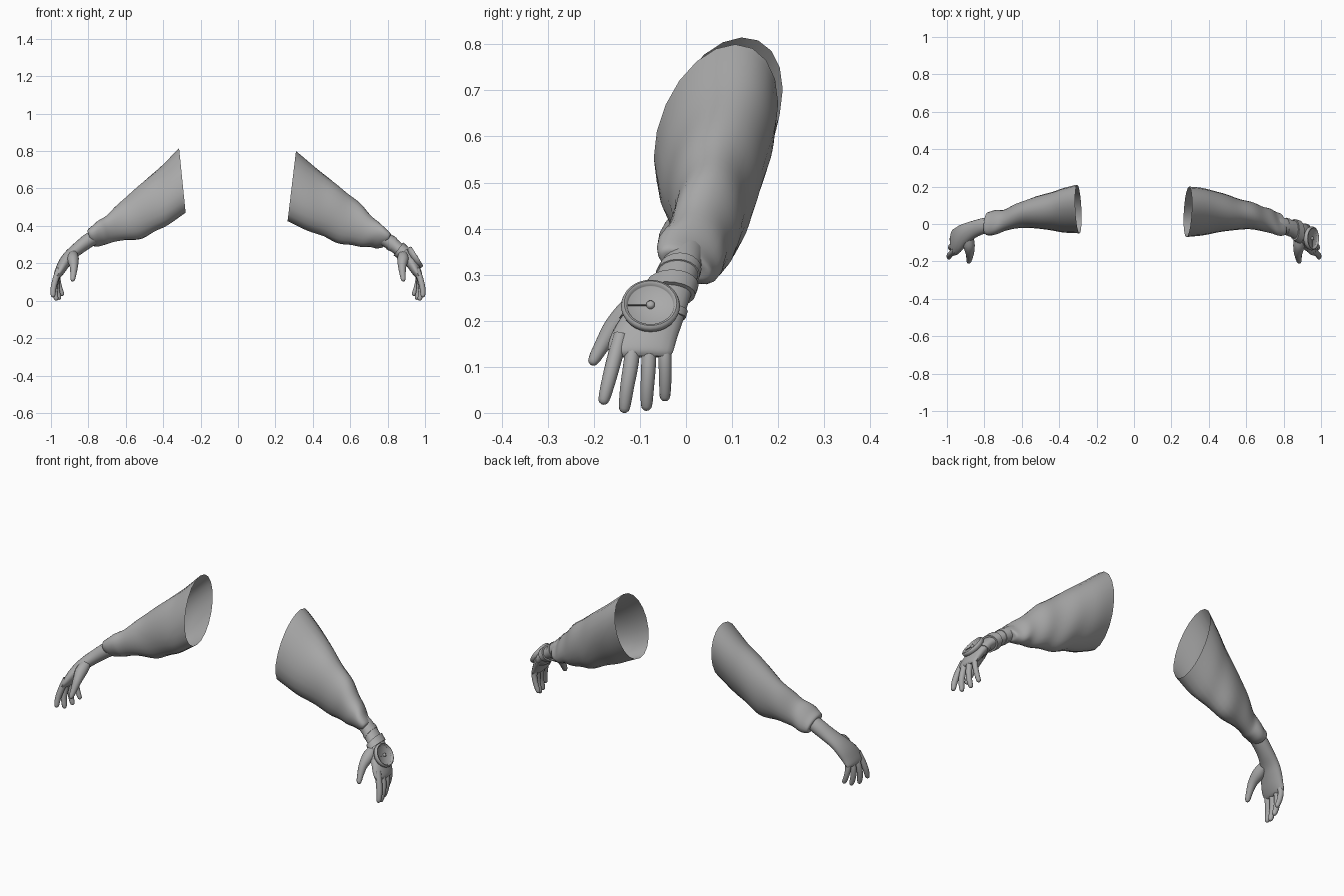
import bpy, bmesh, math
from mathutils import Vector, Matrix

if "Cube" in bpy.data.objects:
    bpy.data.objects.remove(bpy.data.objects["Cube"])

grey = bpy.data.materials.new("grey")
grey.diffuse_color = (0.4, 0.4, 0.4, 1)
grey.use_nodes = True
grey.node_tree.nodes["Principled BSDF"].inputs["Base Color"].default_value = grey.diffuse_color
SEG = 20


def catmull(keys, steps):
    """Smoothly resample a list of equal-length tuples."""
    out = []
    for i in range(len(keys) - 1):
        p = [keys[max(0, min(len(keys) - 1, i + k))] for k in (-1, 0, 1, 2)]
        for j in range(steps):
            t = j / steps
            out.append(tuple(0.5 * (2 * b + (c - a) * t + (2 * a - 5 * b + 4 * c - d) * t * t
                                    + (3 * b - a - 3 * c + d) * t ** 3) for a, b, c, d in zip(*p)))
    return out + [tuple(keys[-1])]


def finish(name, bm, side, angle=50):
    bmesh.ops.scale(bm, vec=(side, 1, 1), verts=bm.verts)
    bmesh.ops.recalc_face_normals(bm, faces=bm.faces)
    me = bpy.data.meshes.new(name)
    bm.to_mesh(me)
    bm.free()
    me.materials.append(grey)
    ob = bpy.data.objects.new(name, me)
    bpy.context.collection.objects.link(ob)
    bpy.ops.object.select_all(action='DESELECT')
    ob.select_set(True)
    bpy.context.view_layer.objects.active = ob
    bpy.ops.object.shade_smooth_by_angle(angle=math.radians(angle))
    return ob


def loft(name, rings, side, caps=(), closed=False):
    """Skin a row of rings; caps lists the ring indices to fill."""
    bm = bmesh.new()
    rows = [[bm.verts.new(p) for p in r] for r in rings]
    n = len(rows[0])
    for a, b in zip(rows, rows[1:] + (rows[:1] if closed else [])):
        for i in range(n):
            bm.faces.new((a[i], a[(i + 1) % n], b[(i + 1) % n], b[i]))
    for c in caps:
        bm.faces.new(rows[c])
    return finish(name, bm, side)


def section(k, grow=0.0, wrinkle=0.0, phase=0.0):
    """Oval from a top point, bottom point, y range and back-edge lift."""
    tx, tz, bx, bz, y0, y1, lift = k
    top, bot = Vector((tx, 0, tz)), Vector((bx, 0, bz))
    mid, up = (top + bot) / 2, (top - bot) / 2
    d = up.normalized()
    up = up * math.sqrt(max(.3, 1 - (lift / up.length) ** 2)) + d * grow
    pts = []
    for i in range(SEG):
        a = math.tau * i / SEG
        r = 1 + wrinkle * math.sin(phase + 2 * math.sin(a + 1))
        p = mid + up * math.cos(a) * r + d * lift * math.sin(a)
        p.y = (y0 + y1) / 2 + ((y1 - y0) / 2 + grow) * math.sin(a) * r
        pts.append(p)
    return pts


def tube(name, path, side):
    """Round-tipped finger along points of (x, y, z, radius)."""
    keys = catmull(path, 4)
    tip, r = Vector(keys[-1][:3]), keys[-1][3]
    end = (tip - Vector(keys[-3][:3])).normalized()
    keys = [k for k in keys if (tip - Vector(k[:3])).length > r * 1.3]
    body = len(keys)
    for a in (0, 30, 55, 78):
        a = math.radians(a)
        keys.append((*(tip - end * r * (1 - math.sin(a))), r * math.cos(a)))
    rings = []
    for i, k in enumerate(keys):
        t = end if i >= body else (Vector(keys[i + 1][:3]) - Vector(k[:3])).normalized()
        u = t.cross(Vector((0, 1, 0))).normalized()
        v = t.cross(u)
        rings.append([Vector(k[:3]) + (u * math.cos(math.tau * q / 12) + v * math.sin(math.tau * q / 12)) * k[3]
                      for q in range(12)])
    loft(name, rings, side, caps=(-1,))


# Sleeve sections: top x, top z, bottom x, bottom z, y min, y max, back lift
bare_sleeve = [
    (.315, .815, .28, .47, -.05, .21, .06), (.40, .73, .36, .415, -.045, .19, .05),
    (.47, .665, .43, .375, -.035, .165, .03), (.58, .575, .51, .335, -.02, .14, .01),
    (.645, .51, .60, .322, -.025, .11, 0), (.70, .46, .675, .312, -.035, .08, -.01),
    (.74, .432, .71, .298, -.055, .075, -.02), (.775, .405, .75, .29, -.06, .07, -.02),
    (.803, .38, .78, .295, -.055, .06, -.02), (.80, .355, .78, .31, -.035, .03, -.01)]
watch_sleeve = [
    (.31, .80, .265, .425, -.07, .20, .06), (.40, .725, .35, .385, -.06, .19, .05),
    (.49, .65, .435, .35, -.045, .165, .03), (.57, .59, .52, .315, -.03, .14, .01),
    (.645, .525, .59, .297, -.03, .12, 0), (.70, .47, .65, .29, -.035, .10, -.01),
    (.745, .425, .70, .286, -.05, .085, -.02), (.78, .395, .74, .28, -.06, .07, -.03),
    (.815, .36, .775, .285, -.06, .055, -.025), (.81, .34, .785, .30, -.04, .025, -.01)]
# Forearm running into the palm
arm = [
    (.72, .41, .70, .33, -.035, .045, 0), (.77, .385, .745, .31, -.042, .04, 0),
    (.825, .35, .79, .282, -.055, .032, 0), (.872, .310, .832, .253, -.075, .02, 0),
    (.925, .260, .873, .222, -.11, .006, 0), (.957, .215, .900, .188, -.145, -.006, 0),
    (.977, .168, .925, .153, -.166, -.02, 0), (.985, .138, .946, .128, -.168, -.028, 0),
    (.98, .124, .958, .12, -.158, -.036, 0)]
fingers = {
    "index_finger": [(.957, -.141, .17, .016), (.975, -.156, .115, .0165), (.987, -.169, .065, .015), (.989, -.181, .018, .012)],
    "middle_finger": [(.957, -.113, .17, .016), (.974, -.119, .11, .0165), (.979, -.128, .055, .015), (.970, -.135, .0, .012)],
    "ring_finger": [(.955, -.08, .17, .016), (.97, -.081, .11, .016), (.968, -.084, .055, .0145), (.953, -.086, .005, .012)],
    "little_finger": [(.95, -.05, .175, .015), (.963, -.046, .125, .0145), (.955, -.045, .075, .0135), (.936, -.046, .026, .0115)],
    "thumb": [(.882, -.075, .245, .026), (.882, -.115, .222, .031), (.878, -.155, .187, .023),
              (.880, -.183, .145, .0165), (.885, -.206, .104, .012)],
}

for side, label, sleeve in ((-1, "bare", bare_sleeve), (1, "watch", watch_sleeve)):
    keys = catmull(sleeve, 4)
    loft(label + "_sleeve", [section(k, 0, .03 * min(1, i / 14), i * .75) for i, k in enumerate(keys)], side)
    loft(label + "_forearm_and_palm", [section(k) for k in catmull(arm, 4)], side, caps=(-1,))
    for name, path in fingers.items():
        tube(label + "_" + name, path, side)

# Straps around the wrist and hand, following the arm surface
fine = catmull(arm, 8)
for name, a, b, thick in (("forearm_wrap", 17, 20, .003), ("wrist_strap", 25, 29, .009), ("hand_strap", 36, 39, .004)):
    loft(name, [section(fine[a], -.004), section(fine[a], thick), section(fine[b], thick),
                section(fine[b], -.004)], 1, closed=True)

# Watch: local z points away from the back of the hand, local x runs toward the fingers or wrist
out = Vector((.85, 0, .53)).normalized()
across = Vector((0, 1, 0))
frame = Matrix.Translation((.948, -.077, .231)) @ Matrix((across.cross(out), across, out)).transposed().to_4x4()


def turned(name, profile, n=32):
    """Revolve a radius/height profile in the watch frame."""
    rings = [[frame @ Vector((r * math.cos(math.tau * i / n), r * math.sin(math.tau * i / n), h))
              for i in range(n)] for r, h in profile]
    loft(name, rings, 1, caps=(0, -1))


turned("watch_case", [(.045, -.018), (.056, -.014), (.062, -.005), (.064, .003), (.062, .010), (.057, .013),
                      (.052, .011), (.050, .005), (.049, .004)])
turned("watch_hub", [(.009, .002), (.009, .010), (.006, .013), (.002, .014)], n=16)

# Needle lies across the dial toward the front
bm = bmesh.new()
bmesh.ops.create_cube(bm, size=1, matrix=frame @ Matrix.Translation((0, -.027, .006)) @ Matrix.Diagonal((.003, .044, .004, 1)))
finish("watch_needle", bm, 1)
